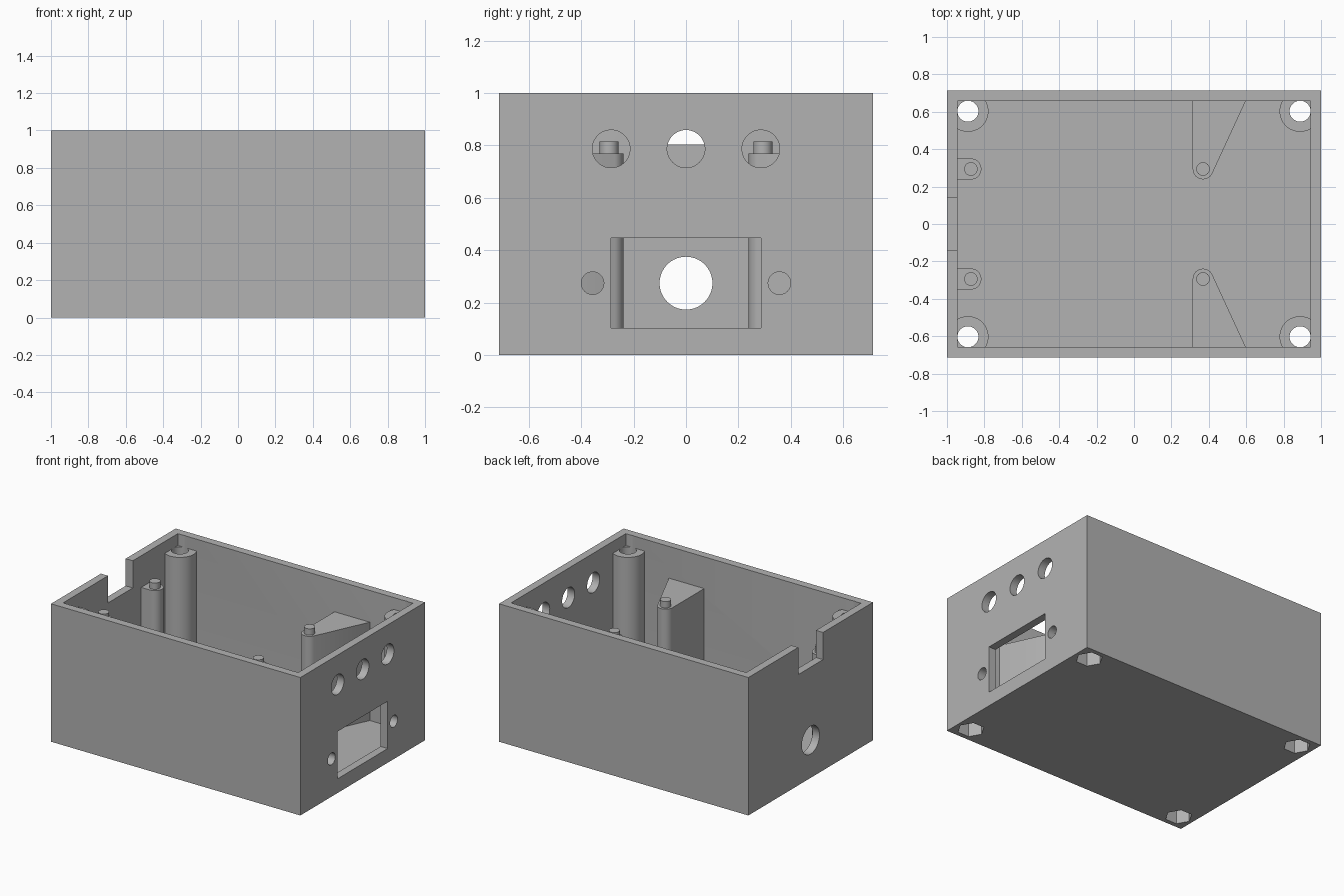
import bpy, bmesh, math
from mathutils import Matrix, Vector
from mathutils.geometry import convex_hull_2d

if "Cube" in bpy.data.objects:
    bpy.data.objects.remove(bpy.data.objects["Cube"])

HX, HY, WALL = 1.0, 0.714, 0.057
POST_X, POST_Y = 0.888, 0.603
PIN_Y = 0.294
SIDES = 64

grey = bpy.data.materials.new("plain_grey")
grey.use_nodes = True
grey.diffuse_color = (0.448, 0.448, 0.448, 1)
grey.node_tree.nodes["Principled BSDF"].inputs["Base Color"].default_value = grey.diffuse_color


def circle(x, y, r, n=SIDES):
    return [(x + r * math.cos(i * math.tau / n), y + r * math.sin(i * math.tau / n)) for i in range(n)]


def rect(x0, x1, y0, y1):
    return [(x0, y0), (x1, y0), (x1, y1), (x0, y1)]


def prism(bm, outline, z0, z1, matrix=Matrix()):
    """Extrude a convex outline upward from z0 to z1."""
    points = [Vector(p) for p in outline]
    points = [points[i] for i in convex_hull_2d(points)]
    face = bm.faces.new([bm.verts.new(matrix @ Vector((p.x, p.y, z0))) for p in points])
    top = bmesh.ops.extrude_face_region(bm, geom=[face])["geom"]
    shift = matrix.to_3x3() @ Vector((0, 0, z1 - z0))
    bmesh.ops.translate(bm, vec=shift, verts=[v for v in top if isinstance(v, bmesh.types.BMVert)])


def finish(name, bm):
    bmesh.ops.recalc_face_normals(bm, faces=bm.faces)
    mesh = bpy.data.meshes.new(name)
    bm.to_mesh(mesh)
    bm.free()
    obj = bpy.data.objects.new(name, mesh)
    bpy.context.collection.objects.link(obj)
    mesh.materials.append(grey)
    return obj


def cut(obj, cutter):
    """Subtract the cutter and bake the result into the mesh."""
    mod = obj.modifiers.new("cut", "BOOLEAN")
    mod.operation, mod.solver, mod.object = "DIFFERENCE", "EXACT", cutter
    bpy.context.view_layer.update()
    baked = bpy.data.meshes.new_from_object(obj.evaluated_get(bpy.context.evaluated_depsgraph_get()))
    obj.modifiers.clear()
    obj.data = baked
    bpy.data.objects.remove(cutter)


def smooth(obj):
    bpy.ops.object.select_all(action="DESELECT")
    obj.select_set(True)
    bpy.context.view_layer.objects.active = obj
    bpy.ops.object.shade_smooth_by_angle(angle=math.radians(30))


# Open box
bm = bmesh.new()
prism(bm, rect(-HX, HX, -HY, HY), 0, 1)
shell = finish("enclosure_shell", bm)
bm = bmesh.new()
prism(bm, rect(WALL - HX, HX - WALL, WALL - HY, HY - WALL), WALL, 1.2)
cut(shell, finish("cavity_cutter", bm))

# Openings in the end walls: local x, y, z become y, z, x
to_wall = Matrix(((0, 0, 1, 0), (1, 0, 0, 0), (0, 1, 0, 0), (0, 0, 0, 1)))
bm = bmesh.new()
right, left = (0.92, 1.1), (-1.1, -0.92)
for y in (-0.286, 0, 0.286):
    prism(bm, circle(y, 0.787, 0.072), *right, to_wall)
for y in (-0.357, 0.357):
    prism(bm, circle(y, 0.274, 0.043), *right, to_wall)
prism(bm, rect(-0.287, 0.287, 0.103, 0.446), *right, to_wall)
prism(bm, circle(0, 0.274, 0.101), *left, to_wall)
prism(bm, rect(-0.142, 0.142, 0.803, 1.1), *left, to_wall)
cut(shell, finish("wall_cutter", bm))


def screw_cutter(x, y, hexagon):
    bm = bmesh.new()
    if hexagon:
        prism(bm, circle(x, y, 0.09, 6), -0.1, 0.12)
    else:
        prism(bm, circle(x, y, 0.056), -0.2, 1.2)
    return finish("screw_cutter", bm)


# Corner screw posts with through holes and nut pockets underneath
for sx, side in ((1, "left"), (-1, "right")):
    for sy, end in ((1, "back"), (-1, "front")):
        x, y = sx * POST_X, sy * POST_Y
        bm = bmesh.new()
        prism(bm, circle(x, y, 0.11), WALL, 0.914)
        post = finish(f"{end}_{side}_screw_post", bm)
        for part in (post, shell):
            for hexagon in (True, False):
                cut(part, screw_cutter(x, y, hexagon))
        smooth(post)
smooth(shell)

# Board supports: rounded ribs on one end wall, wedges on the side walls
for sy, end in ((1, "back"), (-1, "front")):
    y, buried = sy * PIN_Y, sy * (HY - 0.02)
    foot = sy * (HY - WALL)
    rib = circle(-0.872, y, 0.056) + rect(-0.97, -0.872, y - 0.056, y + 0.056)
    wedge = circle(0.369, y, 0.055) + [(0.314, foot), (0.597, foot), (0.314, buried), (0.597, buried)]
    for name, x, outline in (("rib", -0.872, rib), ("wedge", 0.369, wedge)):
        bm = bmesh.new()
        prism(bm, outline, WALL, 0.77)
        smooth(finish(f"{end}_{name}_support", bm))
        bm = bmesh.new()
        prism(bm, circle(x, y, 0.036), 0.77, 0.816)
        smooth(finish(f"{end}_{name}_pin", bm))
